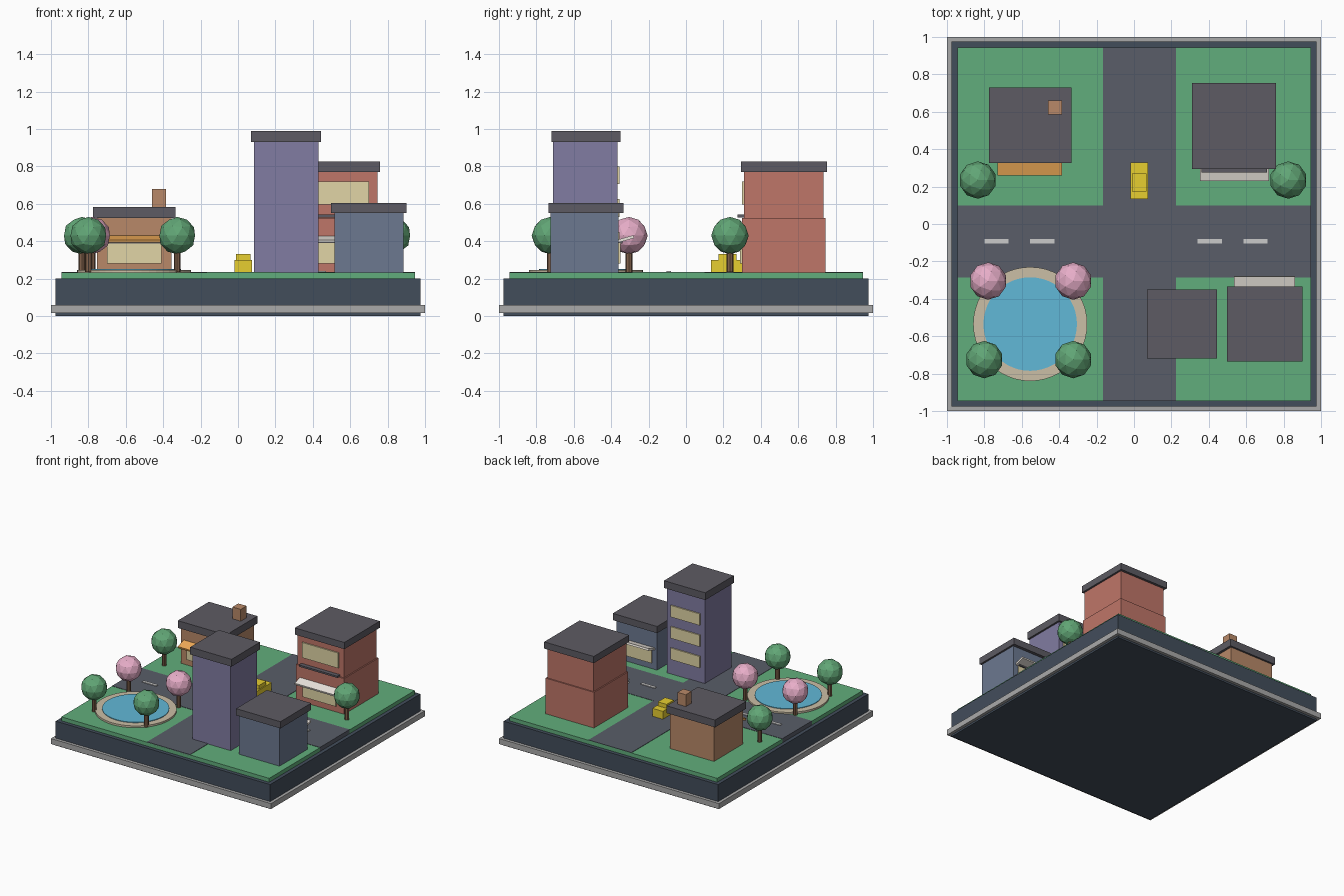
import bpy, math

if "Cube" in bpy.data.objects:
    bpy.data.objects.remove(bpy.data.objects["Cube"])

mats = {}
COLORS = {
    "navy": (0.055, 0.075, 0.105), "stone": (0.40, 0.40, 0.40), "grass": (0.12, 0.42, 0.20),
    "asphalt": (0.10, 0.11, 0.14), "paint": (0.65, 0.65, 0.62), "roof": (0.11, 0.105, 0.125),
    "brown": (0.48, 0.25, 0.14), "red": (0.52, 0.18, 0.14), "purple": (0.22, 0.20, 0.36),
    "slate": (0.15, 0.19, 0.28), "glass": (0.75, 0.66, 0.38), "orange": (0.90, 0.42, 0.10),
    "cream": (0.85, 0.80, 0.74), "yellow": (0.80, 0.62, 0.03), "bark": (0.22, 0.12, 0.07),
    "leaf": (0.12, 0.38, 0.18), "blossom": (0.80, 0.42, 0.58), "sand": (0.60, 0.52, 0.38),
    "water": (0.12, 0.48, 0.68),
}


def finish(name, color):
    ob = bpy.context.object
    ob.name = name
    if color not in mats:
        mats[color] = bpy.data.materials.new(color)
        mats[color].diffuse_color = (*COLORS[color], 1)
    ob.data.materials.append(mats[color])
    return ob


def box(name, color, x, y, z, tilt=0):
    """Box from (min, max) ranges, optionally tilted about x."""
    c = [(r[0] + r[1]) / 2 for r in (x, y, z)]
    bpy.ops.mesh.primitive_cube_add(size=1, location=c, rotation=(tilt, 0, 0))
    ob = finish(name, color)
    ob.scale = [r[1] - r[0] for r in (x, y, z)]
    return ob


def disc(name, color, x, y, z0, z1, r, sides):
    bpy.ops.mesh.primitive_cylinder_add(vertices=sides, radius=r, depth=z1 - z0,
                                        location=(x, y, (z0 + z1) / 2))
    return finish(name, color)


def tree(name, color, x, y):
    disc(name + "_trunk", "bark", x, y, G, 0.36, 0.018, 8)
    bpy.ops.mesh.primitive_ico_sphere_add(subdivisions=2, radius=0.1, location=(x, y, 0.43))
    finish(name + "_crown", color)


def panel(name, color, x, wall, out, z, depth):
    """Flat part sticking out of a wall; out is the facing direction in y."""
    y = sorted((wall - out * 0.01, wall + out * depth))
    return box(name, color, x, y, z)


def awning(name, color, x, wall, out):
    y = sorted((wall - out * 0.01, wall + out * 0.08))
    box(name, color, x, y, (0.404, 0.42), tilt=0.28)
    panel(name + "_lintel", "roof", (x[0] + 0.02, x[1] - 0.02), wall, out, (0.388, 0.40), 0.018)


G = 0.235  # ground level

# plinth, lawn and roads
box("plinth", "navy", (-0.975, 0.975), (-0.975, 0.975), (0, 0.2))
box("plinth_rim", "stone", (-1, 1), (-1, 1), (0.015, 0.06))
box("lawn", "grass", (-0.945, 0.945), (-0.945, 0.945), (0.19, 0.232))
box("road_lengthways", "asphalt", (-0.165, 0.225), (-0.945, 0.945), (0.2, G))
box("road_crossways", "asphalt", (-0.945, 0.945), (-0.285, 0.10), (0.2, G - 0.0005))
for i, x in enumerate((-0.735, -0.49, 0.405, 0.65)):
    box(f"lane_dash_{i}", "paint", (x - 0.065, x + 0.065), (-0.105, -0.08), (0.23, 0.24))

# brown cottage
box("cottage_walls", "brown", (-0.755, -0.355), (0.34, 0.715), (0.23, 0.53))
box("cottage_roof", "roof", (-0.775, -0.335), (0.325, 0.73), (0.523, 0.583))
box("cottage_chimney", "brown", (-0.46, -0.385), (0.585, 0.66), (0.57, 0.68))
panel("cottage_window", "glass", (-0.70, -0.41), 0.34, -1, (0.28, 0.39), 0.01)
awning("cottage_awning", "orange", (-0.73, -0.385), 0.34, -1)

# red two-storey house
box("house_lower_walls", "red", (0.315, 0.755), (0.30, 0.745), (0.23, 0.525))
box("house_upper_walls", "red", (0.325, 0.745), (0.31, 0.735), (0.52, 0.78))
box("house_roof", "roof", (0.31, 0.76), (0.295, 0.755), (0.77, 0.825))
panel("house_upper_window", "glass", (0.37, 0.70), 0.31, -1, (0.595, 0.72), 0.01)
panel("house_ledge", "roof", (0.36, 0.71), 0.31, -1, (0.528, 0.542), 0.035)
panel("house_lower_window", "glass", (0.385, 0.685), 0.30, -1, (0.28, 0.39), 0.01)
awning("house_awning", "cream", (0.353, 0.723), 0.31, -1)

# purple tower, windows face the crossing
box("tower_walls", "purple", (0.085, 0.43), (-0.71, -0.365), (0.23, 0.94))
box("tower_roof", "roof", (0.07, 0.445), (-0.72, -0.35), (0.93, 0.99))
for i in range(3):
    z = 0.355 + i * 0.175
    panel(f"tower_window_{i}", "glass", (0.125, 0.39), -0.365, 1, (z, z + 0.095), 0.01)

# slate shop, also facing the crossing
box("shop_walls", "slate", (0.515, 0.885), (-0.725, -0.36), (0.23, 0.56))
box("shop_roof", "roof", (0.497, 0.90), (-0.735, -0.335), (0.55, 0.605))
panel("shop_window", "glass", (0.56, 0.84), -0.36, 1, (0.28, 0.39), 0.01)
awning("shop_awning", "cream", (0.535, 0.86), -0.358, 1)

# pond
disc("pond_rim", "sand", -0.555, -0.535, 0.22, 0.247, 0.305, 48)
disc("pond_water", "water", -0.555, -0.535, 0.23, 0.252, 0.25, 48)

# trees
for i, (x, y, color) in enumerate([
        (-0.835, 0.235, "leaf"), (0.825, 0.235, "leaf"),
        (-0.78, -0.305, "blossom"), (-0.325, -0.305, "blossom"),
        (-0.80, -0.725, "leaf"), (-0.325, -0.725, "leaf")]):
    tree(f"tree_{i}", color, x, y)

# car
box("car_body", "yellow", (-0.02, 0.075), (0.135, 0.33), (G, 0.30))
box("car_cabin", "yellow", (-0.012, 0.067), (0.175, 0.27), (0.29, 0.332))

for m in bpy.data.materials:
    if m.users and not m.is_grease_pencil:
        m.use_nodes = True
        m.node_tree.nodes["Principled BSDF"].inputs["Base Color"].default_value = m.diffuse_color
